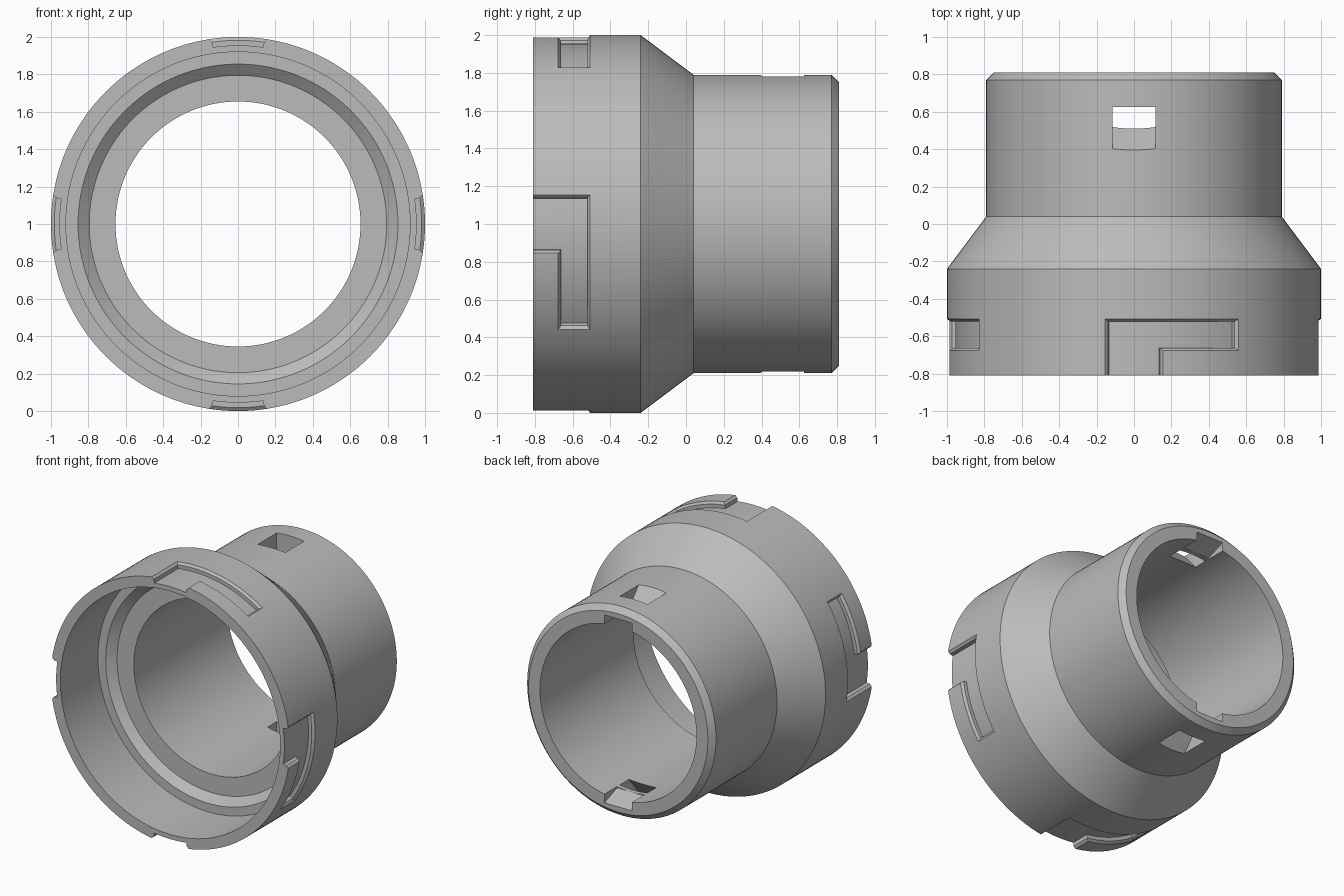
import bpy, bmesh, math

if "Cube" in bpy.data.objects:
    bpy.data.objects.remove(bpy.data.objects["Cube"])

CZ = 1.0      # height of the tube axis
SEG = 144     # segments around the tube

grey = bpy.data.materials.new("plain grey")
grey.diffuse_color = (0.5, 0.5, 0.5, 1)
grey.use_nodes = True
grey.node_tree.nodes["Principled BSDF"].inputs["Base Color"].default_value = grey.diffuse_color


def make_object(name, bm):
    bmesh.ops.recalc_face_normals(bm, faces=bm.faces)
    me = bpy.data.meshes.new(name)
    bm.to_mesh(me)
    bm.free()
    me.materials.append(grey)
    ob = bpy.data.objects.new(name, me)
    bpy.context.collection.objects.link(ob)
    return ob


def polar(angle, y, r):
    """Point around the tube axis; angle runs clockwise from the top."""
    return (r * math.sin(angle), y, CZ + r * math.cos(angle))


def revolve(name, profile):
    bm = bmesh.new()
    rings = [[bm.verts.new(polar(math.tau * i / SEG, y, r)) for y, r in profile]
             for i in range(SEG)]
    n = len(profile)
    for i in range(SEG):
        a, b = rings[i], rings[(i + 1) % SEG]
        for j in range(n):
            k = (j + 1) % n
            bm.faces.new((a[j], a[k], b[k], b[j]))
    return make_object(name, bm)


def slot_cutter(turn):
    """L-shaped bayonet slot: open entry plus a locking arm, chamfered edges."""
    t = 0.014
    edge, end = math.asin(0.155), math.asin(0.56)
    ne, na = 8, 12
    angles = [-edge + 2 * edge * i / ne for i in range(ne)]
    angles += [edge + (end - edge) * i / na for i in range(na + 1)]
    rows = [-0.9, -0.677, -0.507]
    bm = bmesh.new()
    layers = []
    for r, inset in ((0.955, t), (0.982, t), (1.0, 0), (1.05, 0)):
        grid = {}
        for i, a in enumerate(angles):
            shift = {0: inset, ne: -inset, len(angles) - 1: -inset}.get(i, 0)
            for j, y in enumerate(rows):
                if j == 0 and i > ne:
                    continue
                dy = (0, inset, -inset)[j]
                grid[i, j] = bm.verts.new(polar(a + shift + turn, y + dy, r))
        layers.append(grid)
    # floor and lid cells
    for grid in (layers[0], layers[-1]):
        for i in range(len(angles) - 1):
            for j in range(2):
                keys = [(i, j), (i + 1, j), (i + 1, j + 1), (i, j + 1)]
                if all(k in grid for k in keys):
                    bm.faces.new([grid[k] for k in keys])
    # side walls around the L outline
    last = len(angles) - 1
    loop = [(i, 0) for i in range(ne + 1)]
    loop += [(i, 1) for i in range(ne, last + 1)]
    loop += [(i, 2) for i in range(last, -1, -1)] + [(0, 1)]
    for lo, hi in zip(layers, layers[1:]):
        for p, q in zip(loop, loop[1:] + loop[:1]):
            bm.faces.new((lo[p], lo[q], hi[q], hi[p]))
    return make_object("slot_cutter", bm)


def prism_cutter(name, profile, side, half=0.115):
    """Side profile (y, r) extruded across x, above (1) or below (-1) the axis."""
    bm = bmesh.new()
    a, b = [[bm.verts.new((x, y, CZ + side * r)) for y, r in profile]
            for x in (-half, half)]
    bm.faces.new(a)
    bm.faces.new(b)
    n = len(profile)
    for j in range(n):
        k = (j + 1) % n
        bm.faces.new((a[j], a[k], b[k], b[j]))
    return make_object(name, bm)


# Stepped tube: wide socket, conical shoulder, narrow neck with chamfered end
body = revolve("adapter_body", [
    (-0.81, 0.92), (-0.81, 1.0), (-0.24, 1.0), (0.04, 0.79), (0.77, 0.79),
    (0.81, 0.75), (0.81, 0.655), (-0.31, 0.655), (-0.31, 0.795),
    (-0.36, 0.855), (-0.36, 0.92)])

# Four bayonet slots around the socket
cutters = [slot_cutter(i * math.pi / 2) for i in range(4)]

# Latch windows and lead-in ramps at top and bottom of the neck
for side in (1, -1):
    cutters.append(prism_cutter("window_cutter", [
        (0.303, 0.9), (0.625, 0.9), (0.625, 0.56), (0.59, 0.56)], side))
    cutters.append(prism_cutter("ramp_cutter", [
        (0.85, 0.725), (0.85, 0.5), (0.66, 0.5), (0.66, 0.655)], side))

bpy.context.view_layer.objects.active = body
body.select_set(True)
for cutter in cutters:
    mod = body.modifiers.new("cut", 'BOOLEAN')
    mod.operation = 'DIFFERENCE'
    mod.solver = 'EXACT'
    mod.object = cutter
    bpy.ops.object.modifier_apply(modifier=mod.name)
for cutter in cutters:
    bpy.data.objects.remove(cutter)

bpy.ops.object.shade_smooth_by_angle(angle=math.radians(25))
